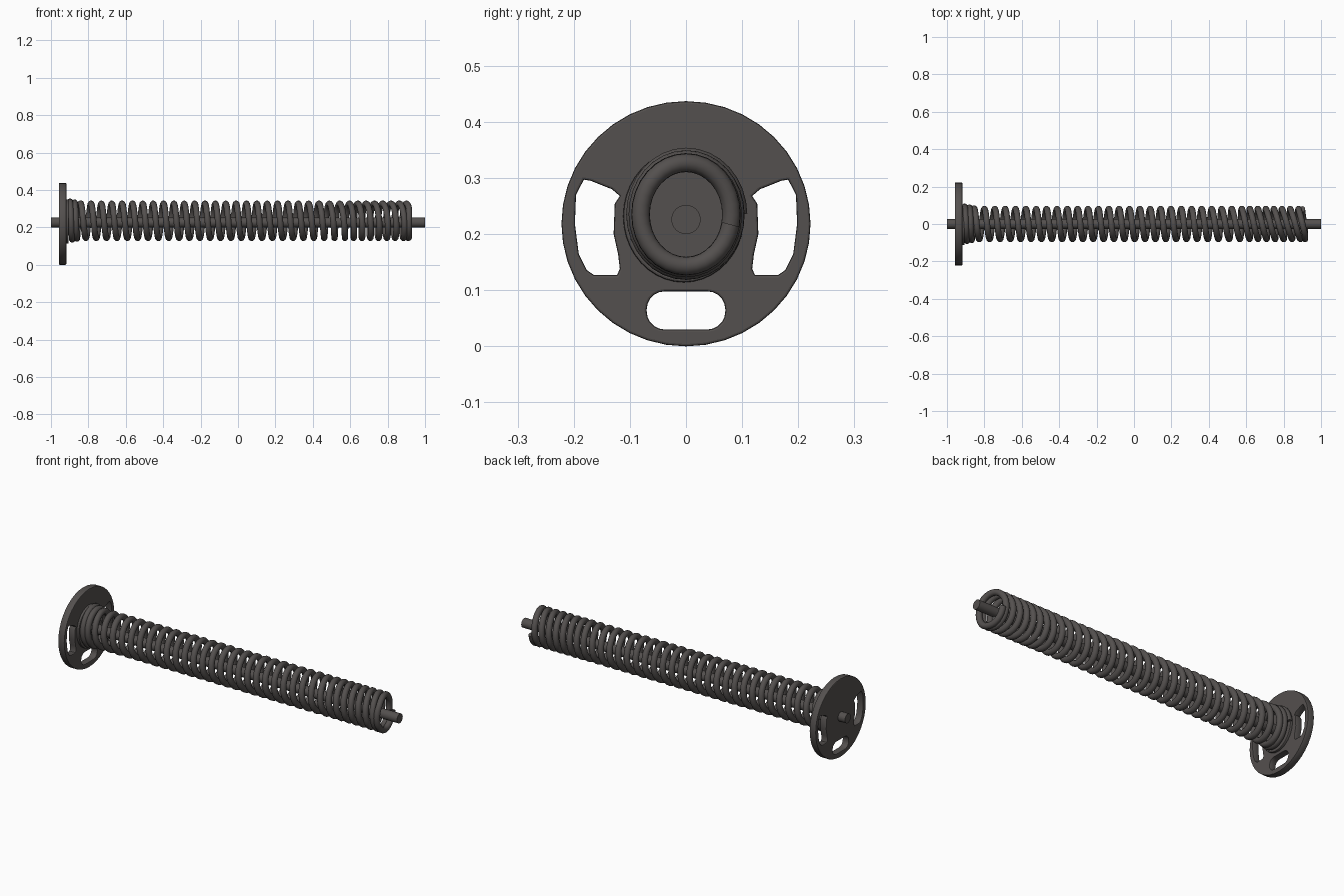
import bpy, math
from mathutils import Matrix, Vector

if "Cube" in bpy.data.objects:
    bpy.data.objects.remove(bpy.data.objects["Cube"])

ZC = 0.226
steel = bpy.data.materials.new("dark_grey_metal")
steel.diffuse_color = (0.088, 0.080, 0.077, 1)
steel.use_nodes = True
steel.node_tree.nodes["Principled BSDF"].inputs["Base Color"].default_value = steel.diffuse_color


def finish(name, mesh, angle=40):
    ob = bpy.data.objects.new(name, mesh)
    bpy.context.collection.objects.link(ob)
    mesh.materials.clear()
    mesh.materials.append(steel)
    bpy.ops.object.select_all(action='DESELECT')
    ob.select_set(True)
    bpy.context.view_layer.objects.active = ob
    bpy.ops.object.shade_smooth_by_angle(angle=math.radians(angle))
    return ob


def curve_mesh(curve):
    tmp = bpy.data.objects.new("tmp", curve)
    bpy.context.collection.objects.link(tmp)
    dg = bpy.context.evaluated_depsgraph_get()
    dg.update()
    mesh = bpy.data.meshes.new_from_object(tmp.evaluated_get(dg))
    bpy.data.objects.remove(tmp)
    return mesh


def add_spline(curve, pts, cyclic):
    s = curve.splines.new('POLY')
    s.points.add(len(pts) - 1)
    for p, c in zip(s.points, pts):
        p.co = (c[0], c[1], c[2] if len(c) > 2 else 0, 1)
    s.use_cyclic_u = cyclic


def plate(name, loops, x0, x1, bevel):
    """Flat plate in the y-z plane; loops after the first are holes."""
    c = bpy.data.curves.new(name, 'CURVE')
    c.dimensions = '2D'
    c.fill_mode = 'BOTH'
    for l in loops:
        add_spline(c, l, True)
    c.extrude = (x1 - x0) / 2 - bevel
    c.bevel_depth = bevel
    c.bevel_resolution = 1
    c.offset = -bevel
    m = curve_mesh(c)
    m.transform(Matrix(((0, 0, 1, (x0 + x1) / 2), (1, 0, 0, 0),
                        (0, 1, 0, 0), (0, 0, 0, 1))))
    return finish(name, m)


def ellipse(cy, cz, ry, rz, n):
    return [(cy + ry * math.cos(2 * math.pi * i / n),
             cz + rz * math.sin(2 * math.pi * i / n)) for i in range(n)]


# slotted end disc
side = [(.17, .295), (.182, .297), (.196, .27), (.198, .218), (.191, .164),
        (.177, .136), (.164, .127), (.123, .127), (.118, .138), (.121, .164),
        (.129, .2), (.127, .254), (.118, .268), (.132, .28)]
mirror = [(-y, z) for y, z in reversed(side)]
bottom = []
for cy, cz, a0 in ((.038, .066, 0), (-.038, .066, 90), (-.038, .062, 180), (.038, .062, 270)):
    for k in range(6):
        a = math.radians(a0 + 18 * k)
        bottom.append((cy + .032 * math.cos(a), cz + .032 * math.sin(a)))
plate("end_disc", [ellipse(0, .2185, .222, .2185, 40), side, mirror, bottom],
      -.957, -.918, .004)

# seat collar behind the spring
plate("spring_seat", [ellipse(-.004, .232, .108, .118, 40)], -.925, -.905, .004)

# centre rod
bpy.ops.mesh.primitive_cylinder_add(vertices=32, radius=.026, depth=2,
                                    location=(0, 0, ZC), rotation=(0, math.pi / 2, 0))
rod = bpy.context.object
rod.name = "centre_rod"
rod.data.materials.append(steel)
bpy.ops.object.shade_smooth_by_angle(angle=math.radians(40))

# coil spring: (turns, pitch) sections, leaning towards the free end
sections = ((2, .025), (26, .0554), (7, .0443), (1, .02))
SEG = 32
pts, x, i = [], -.905, 0
for turns, pitch in sections:
    for _ in range(turns * SEG):
        t = 2 * math.pi * i / SEG
        grow = max(0, 1 - i / (2.5 * SEG)) * .012
        y = (.081 + grow) * math.cos(t)
        z = .235 + (.092 + grow) * math.sin(t)
        lean = .2 * min(1, max(0, (x - .3) / .5))
        pts.append((min(x - lean * y, .915), y, z))
        x += pitch / SEG
        i += 1
c = bpy.data.curves.new("coil", 'CURVE')
c.dimensions = '3D'
c.bevel_depth = .0165
c.bevel_resolution = 4
c.use_fill_caps = True
add_spline(c, pts, False)
finish("coil_spring", curve_mesh(c), 50)
